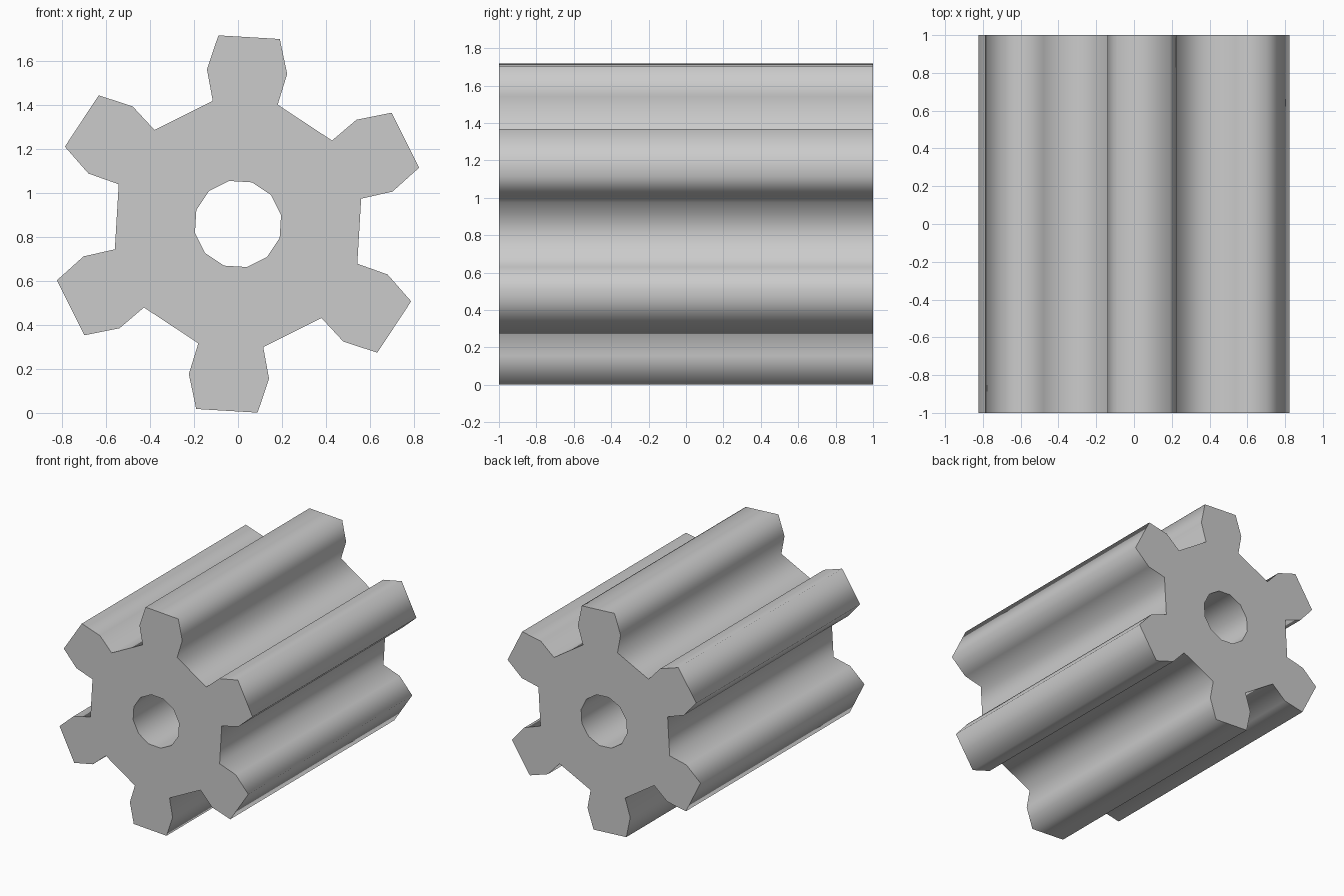
import bpy, bmesh
from math import radians, sin, cos

if "Cube" in bpy.data.objects:
    bpy.data.objects.remove(bpy.data.objects["Cube"])

TEETH = 6
CENTRE_Z = 0.86
TILT = radians(3.4)      # clockwise lean of the whole wheel
BORE = 0.20
HALF_LENGTH = 1.0

# one tooth outline: (sideways, outward) from its left root to its right root
HALF = [(-0.148, 0.553), (-0.183, 0.695), (-0.140, 0.852)]
TOOTH = HALF + [(-s, r) for s, r in reversed(HALF)]

bm = bmesh.new()


def vert(s, r, angle):
    """Point of the front face, turned clockwise about the axle."""
    return bm.verts.new((s * cos(angle) + r * sin(angle), -HALF_LENGTH,
                         CENTRE_Z - s * sin(angle) + r * cos(angle)))


# front face: teeth and the 12-sided bore
teeth, bore = [], []
for i in range(TEETH):
    a = TILT + radians(360 / TEETH) * i
    teeth.append([vert(s, r, a) for s, r in TOOTH])
    bore.append([vert(0, BORE, a + radians(d)) for d in (-15, 15)])

for i in range(TEETH):
    j = (i + 1) % TEETH
    bm.faces.new(teeth[i] + bore[i][::-1])
    bm.faces.new((teeth[i][-1], teeth[j][0], bore[j][0], bore[i][1]))

# pull the face back along y to make the long pinion
front = bm.faces[:]
ext = bmesh.ops.extrude_face_region(bm, geom=front, use_keep_orig=True)
moved = [g for g in ext["geom"] if isinstance(g, bmesh.types.BMVert)]
bmesh.ops.translate(bm, verts=moved, vec=(0, 2 * HALF_LENGTH, 0))
bmesh.ops.recalc_face_normals(bm, faces=bm.faces[:])

mesh = bpy.data.meshes.new("pinion_gear")
bm.to_mesh(mesh)
bm.free()
gear = bpy.data.objects.new("pinion_gear", mesh)
bpy.context.collection.objects.link(gear)

# smooth flanks, crisp end faces
bpy.context.view_layer.objects.active = gear
gear.select_set(True)
bpy.ops.object.shade_smooth_by_angle(angle=radians(82))
